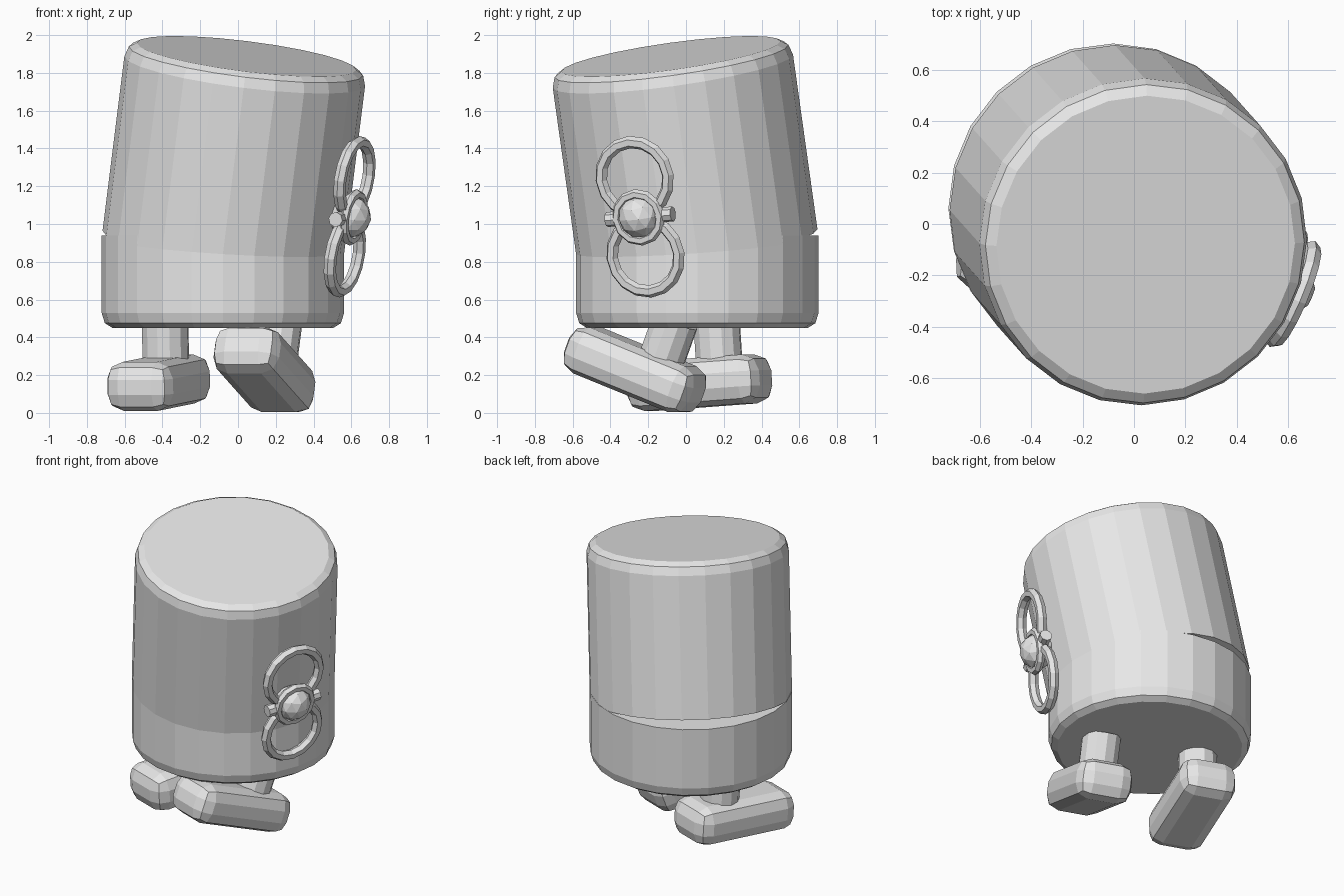
import bpy, bmesh
from math import sin, cos, pi, radians
from mathutils import Matrix, Vector

if "Cube" in bpy.data.objects:
    bpy.data.objects.remove(bpy.data.objects["Cube"], do_unlink=True)

grey = bpy.data.materials.new("plain_grey")
grey.use_nodes = True
grey.diffuse_color = (0.8, 0.8, 0.8, 1)
grey.node_tree.nodes["Principled BSDF"].inputs["Base Color"].default_value = (0.8, 0.8, 0.8, 1)

move = lambda x, y, z: Matrix.Translation((x, y, z))
turn = lambda degrees, axis: Matrix.Rotation(radians(degrees), 4, axis)


def finish(name, bm, frame):
    bmesh.ops.recalc_face_normals(bm, faces=bm.faces[:])
    mesh = bpy.data.meshes.new(name)
    bm.to_mesh(mesh)
    bm.free()
    mesh.materials.append(grey)
    obj = bpy.data.objects.new(name, mesh)
    obj.matrix_world = frame
    bpy.context.collection.objects.link(obj)


def lathe(name, profile, sides, frame, ring=False):
    """Turn (radius, height) points about z; cap the ends unless it is a ring."""
    bm = bmesh.new()
    loops = [[bm.verts.new((r * cos(2 * pi * i / sides), r * sin(2 * pi * i / sides), h))
              for i in range(sides)] for r, h in profile]
    pairs = list(zip(loops, loops[1:]))
    if ring:
        pairs.append((loops[-1], loops[0]))
    else:
        bm.faces.new(loops[0])
        bm.faces.new(loops[-1])
    for a, b in pairs:
        for i in range(sides):
            j = (i + 1) % sides
            bm.faces.new((a[i], a[j], b[j], b[i]))
    finish(name, bm, frame)


def torus(name, major, minor, sides, frame):
    section = [(major + minor * cos(k * pi / 3), minor * sin(k * pi / 3)) for k in range(6)]
    lathe(name, section, sides, frame, ring=True)


def rounded_box(name, size, bevel, frame):
    bm = bmesh.new()
    bmesh.ops.create_cube(bm, size=1)
    bmesh.ops.scale(bm, vec=size, verts=bm.verts[:])
    bmesh.ops.bevel(bm, geom=bm.edges[:], offset=bevel, segments=2, profile=0.5, affect='EDGES')
    finish(name, bm, frame)


# Body: upright lower drum and the tilted upper drum hinged on it
R, CAP = 0.642, 0.585
lathe("lower_body", [(CAP, 0.45), (0.625, 0.475), (R, 0.53), (R, 0.94)], 24, move(-0.08, 0.06, 0))
lean = Vector((0.125, -0.14, 1)).to_track_quat('Z', 'Y')
lean = Vector((0, 0, 1)).rotation_difference(Vector((0.125, -0.14, 1))).to_matrix().to_4x4()
tilted = move(-0.08, 0.06, 0.885) @ lean
lathe("upper_body", [(R, 0), (R, 0.94), (0.625, 0.995), (CAP, 1.02)], 24, tilted)

# Legs and feet: each pair shares one frame, toes along local -y
for side, place, pitch in (("right", (-0.42, 0.07, 0.16), 4), ("left", (0.14, -0.27, 0.228), -21)):
    frame = move(*place) @ turn(-20, 'Z') @ turn(pitch, 'X')
    rounded_box(side + "_foot", (0.37, 0.75, 0.26), 0.09, frame)
    lathe(side + "_leg", [(0.125, 0), (0.125, 0.32)], 12, frame @ move(0, 0.12, 0))

# Winding key on the side of the upper drum, facing local +x
key = tilted @ turn(-23, 'Z') @ move(0.70, 0, 0.275)
face_out = turn(90, 'Y')
for name, height in (("upper_key_loop", 0.21), ("lower_key_loop", -0.21)):
    torus(name, 0.192, 0.033, 16, key @ move(0, 0, height) @ face_out)
torus("key_hub_ring", 0.125, 0.027, 12, key @ move(0.02, 0, 0) @ face_out)
lathe("key_stem", [(0.05, -0.12), (0.05, 0)], 8, key @ face_out)
lathe("key_crossbar", [(0.04, -0.19), (0.04, 0.19)], 8, key @ turn(90, 'X'))

knob = bmesh.new()
bmesh.ops.create_icosphere(knob, subdivisions=2, radius=0.115)
finish("key_knob", knob, key)
